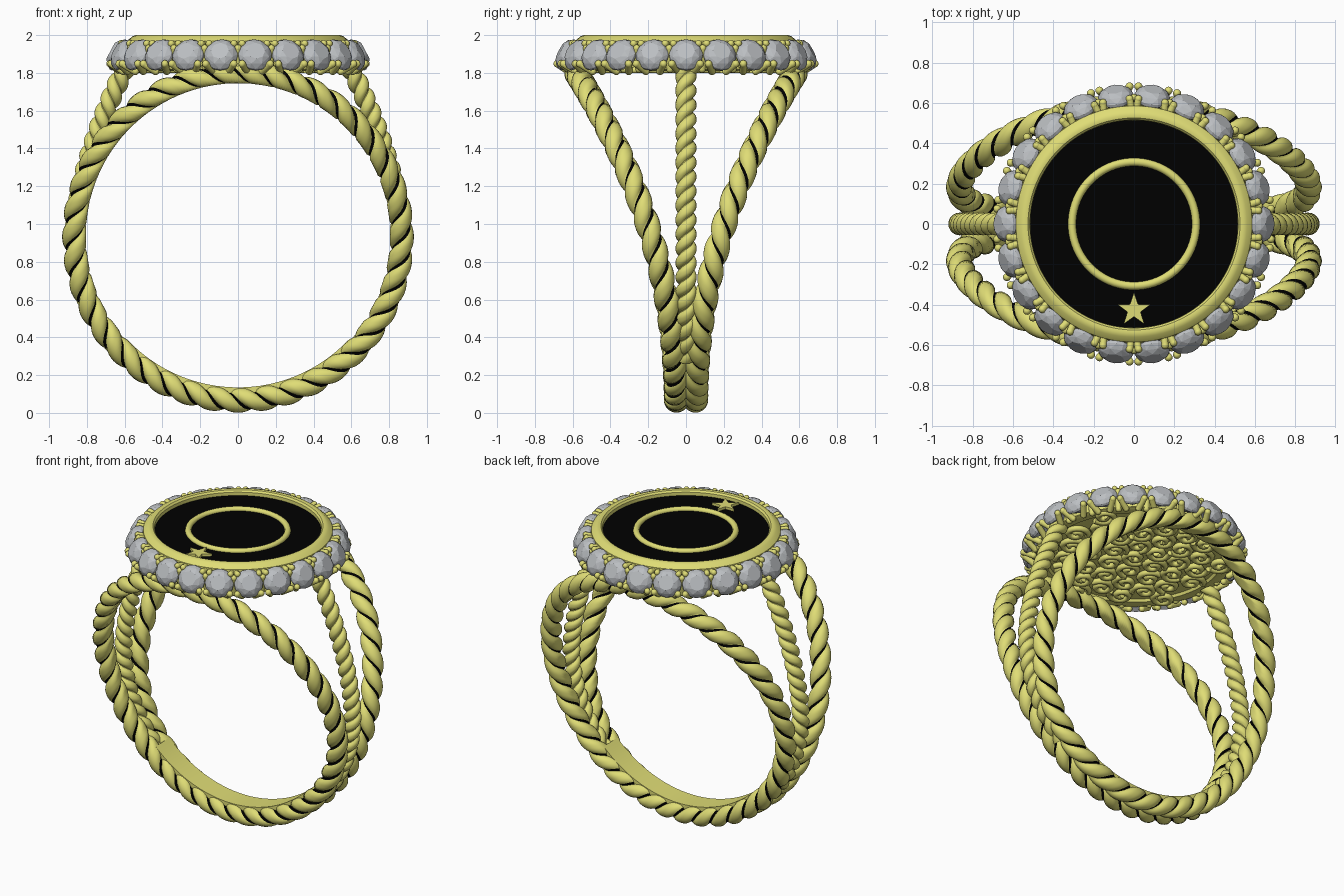
import bpy, bmesh, math
from mathutils import Vector, Matrix

if "Cube" in bpy.data.objects:
    bpy.data.objects.remove(bpy.data.objects["Cube"])

CZ, R = 0.932, 0.864         # ring centre height and rope path radius


def material(name, rgb):
    m = bpy.data.materials.new(name)
    m.diffuse_color = (*rgb, 1)
    m.use_nodes = True
    m.node_tree.nodes["Principled BSDF"].inputs["Base Color"].default_value = m.diffuse_color
    return m


GOLD = material("yellow gold", (0.74, 0.72, 0.18))
BLACK = material("black onyx", (0.0, 0.0, 0.0))
STONE = material("grey stone", (0.50, 0.52, 0.54))


def finish(name, bm, mats, smooth=35):
    bmesh.ops.recalc_face_normals(bm, faces=bm.faces)
    me = bpy.data.meshes.new(name)
    bm.to_mesh(me)
    bm.free()
    ob = bpy.data.objects.new(name, me)
    bpy.context.collection.objects.link(ob)
    for m in mats:
        me.materials.append(m)
    if smooth:
        bpy.ops.object.select_all(action='DESELECT')
        ob.select_set(True)
        bpy.context.view_layer.objects.active = ob
        bpy.ops.object.shade_smooth_by_angle(angle=math.radians(smooth))
    return ob


def lathe(name, profile, mat, steps=96, smooth=35):
    """Closed profile of (radius, z) spun about the z axis."""
    bm = bmesh.new()
    rings = []
    for s in range(steps):
        a = 2 * math.pi * s / steps
        rings.append([bm.verts.new((r * math.cos(a), r * math.sin(a), z)) for r, z in profile])
    n = len(profile)
    for s in range(steps):
        p, q = rings[s], rings[(s + 1) % steps]
        for i in range(n):
            bm.faces.new((p[i], q[i], q[(i + 1) % n], p[(i + 1) % n]))
    return finish(name, bm, [mat], smooth)


def rope(name, path, closed, radius, lobes, hand, grooves):
    """Two fat twisted strands swept along a path; the finger hole trims the inside."""
    bm = bmesh.new()
    K, H = 30, 15
    n = len(path)
    rings = []
    for s, p in enumerate(path):
        nxt = path[(s + 1) % n] if closed else path[min(s + 1, n - 1)]
        prv = path[s - 1] if closed else path[max(s - 1, 0)]
        t = (nxt - prv).normalized()
        out = Vector((p.x, 0, p.z - CZ))
        nor = (out - t * out.dot(t)).normalized()
        bi = t.cross(nor)
        twist = hand * lobes * math.pi * s / (n if closed else n - 1)
        ring = []
        for k in range(K):
            f = min(k % H, H - k % H) / 7
            r = radius * (1 - 0.34 * f ** 2.6)
            g = 2 * math.pi * k / K + twist
            v = p + (nor * math.cos(g) + bi * math.sin(g)) * r
            h = math.hypot(v.x, v.z - 0.94)
            if h < 0.805:
                v.x *= 0.805 / h
                v.z = 0.94 + (v.z - 0.94) * 0.805 / h
            ring.append(bm.verts.new(v))
        rings.append(ring)
    for s in range(n if closed else n - 1):
        p, q = rings[s], rings[(s + 1) % n]
        for k in range(K):
            face = bm.faces.new((p[k], p[(k + 1) % K], q[(k + 1) % K], q[k]))
            face.material_index = 1 if grooves and k % H in (7, 8) else 0
    if not closed:
        bm.faces.new(rings[0])
        bm.faces.new(rings[-1])
    finish(name, bm, [GOLD, BLACK], 40)


# Outer ropes: full loops that spread apart toward the top
for side, label in ((1, "back"), (-1, "front")):
    path = []
    for s in range(400):
        a = 2 * math.pi * s / 400
        z = CZ + R * math.sin(a)
        path.append(Vector((R * math.cos(a), side * (0.05 + 0.53 * (z / 1.8) ** 2.1), z)))
    rope(label + "_rope_loop", path, True, 0.067, 40, -side, True)

# Middle ropes: rise from the shank to the sides of the head
for side, label in ((1, "right"), (-1, "left")):
    path = []
    for s in range(181):
        z = 0.3 + 1.52 * s / 180
        x = math.sqrt(R * R - (z - CZ) ** 2) if z < CZ else R - 0.255 * ((z - CZ) / 0.87) ** 1.66
        path.append(Vector((side * x, 0, z)))
    rope(label + "_middle_rope", path, False, 0.056, 20, side, False)

# Smooth band inside the bottom of the shank
bm = bmesh.new()
rows = []
for s in range(33):
    a = math.radians(-135 + 90 * s / 32)
    rows.append([bm.verts.new((r * math.cos(a), y, 0.94 + r * math.sin(a)))
                 for r, y in ((0.805, -0.075), (0.805, 0.075), (0.85, 0.075), (0.85, -0.075))])
for p, q in zip(rows, rows[1:]):
    for i in range(4):
        bm.faces.new((p[i], p[(i + 1) % 4], q[(i + 1) % 4], q[i]))
bm.faces.new(rows[0])
bm.faces.new(rows[-1])
finish("inner_band", bm, [GOLD])

# Head: gold bezel, black disc, raised ring
lathe("bezel", [(0.513, 1.94), (0.515, 1.985), (0.525, 1.997), (0.54, 2.0), (0.56, 1.993),
                (0.585, 1.97), (0.59, 1.93), (0.57, 1.84), (0.61, 1.83), (0.615, 1.82),
                (0.59, 1.81), (0.55, 1.815), (0.53, 1.84)], GOLD)
lathe("raised_ring", [(0.307 + 0.02 * math.cos(i * math.pi / 5), 1.966 + 0.019 * math.sin(i * math.pi / 5))
                      for i in range(10)], GOLD, 80, 50)


def disc(name, radius, z0, z1, mat):
    bm = bmesh.new()
    bmesh.ops.create_cone(bm, cap_ends=True, segments=96, radius1=radius, radius2=radius,
                          depth=z1 - z0, matrix=Matrix.Translation((0, 0, (z0 + z1) / 2)))
    finish(name, bm, [mat])


disc("black_disc", 0.52, 1.86, 1.963, BLACK)
disc("gallery_plate", 0.56, 1.83, 1.86, GOLD)

# Star on the disc
bm = bmesh.new()
pts = []
for i in range(10):
    r = 0.034 if i % 2 else 0.087
    a = math.pi / 2 + i * math.pi / 5
    pts.append(bm.verts.new((r * math.cos(a), r * math.sin(a) - 0.425, 1.955)))
star = bm.faces.new(pts)
ext = bmesh.ops.extrude_face_region(bm, geom=[star])
bmesh.ops.translate(bm, vec=(0, 0, 0.025), verts=[v for v in ext['geom'] if isinstance(v, bmesh.types.BMVert)])
finish("star", bm, [GOLD], 0)

# Halo of faceted stones, tilted outward, with pairs of prongs between
COUNT = 22
TILT = math.radians(62)
bm = bmesh.new()
levels = [(0.0, -0.07, 1, 0), (0.089, -0.008, 16, 0), (0.089, 0.008, 16, 0),
          (0.074, 0.032, 8, 0.5), (0.048, 0.048, 8, 0)]
for c in range(COUNT):
    m = (Matrix.Rotation(2 * math.pi * c / COUNT, 4, 'Z') @ Matrix.Translation((0.632, 0, 1.895))
         @ Matrix.Rotation(TILT, 4, 'Y'))
    cloud = []
    for r, h, n, off in levels:
        for i in range(n):
            a = 2 * math.pi * (i + off) / n
            cloud.append(bm.verts.new(m @ Vector((r * math.cos(a), r * math.sin(a), h))))
    bmesh.ops.convex_hull(bm, input=cloud)
finish("halo_stones", bm, [STONE], 0)

bm = bmesh.new()


def prong(p, q, radius):
    """Stalk with a round bead at its tip q."""
    d = q - p
    m = (Matrix.Translation((p + q) / 2) @ d.to_track_quat('Z', 'Y').to_matrix().to_4x4())
    bmesh.ops.create_cone(bm, segments=10, radius1=radius, radius2=radius * 0.95, depth=d.length, matrix=m)
    for e in (p, q):
        bmesh.ops.create_uvsphere(bm, u_segments=10, v_segments=6, radius=radius, matrix=Matrix.Translation(e))


for c in range(COUNT):
    rot = Matrix.Rotation(2 * math.pi * (c + 0.5) / COUNT, 3, 'Z')
    for s in (-1, 1):
        prong(rot @ Vector((0.62, s * 0.05, 1.808)), rot @ Vector((0.682, s * 0.022, 1.848)), 0.02)
        prong(rot @ Vector((0.57, s * 0.012, 1.945)), rot @ Vector((0.62, s * 0.022, 1.955)), 0.019)
    prong(rot @ Vector((0.60, 0, 1.82)), rot @ Vector((0.625, 0, 1.93)), 0.02)
finish("prongs", bm, [GOLD], 60)

# Scrollwork under the head
cu = bpy.data.curves.new("scrollwork", 'CURVE')
cu.dimensions = '3D'
cu.bevel_depth = 0.019
cu.bevel_resolution = 1
cu.use_fill_caps = True
STEP = 0.155
for row in range(-4, 5):
    for col in range(-5, 6):
        x, y = (col + 0.5 * (row % 2)) * STEP, row * STEP * 0.87
        if math.hypot(x, y) > 0.55:
            continue
        sp = cu.splines.new('POLY')
        sp.points.add(23)
        turn = 1 if (row + col) % 2 else -1
        for i, pt in enumerate(sp.points):
            a = turn * (i * 0.4 + row)
            r = 0.012 + 0.066 * i / 23
            pt.co = (x + r * math.cos(a), y + r * math.sin(a), 1.815, 1)
scroll = bpy.data.objects.new("scrollwork", cu)
bpy.context.collection.objects.link(scroll)
cu.materials.append(GOLD)
